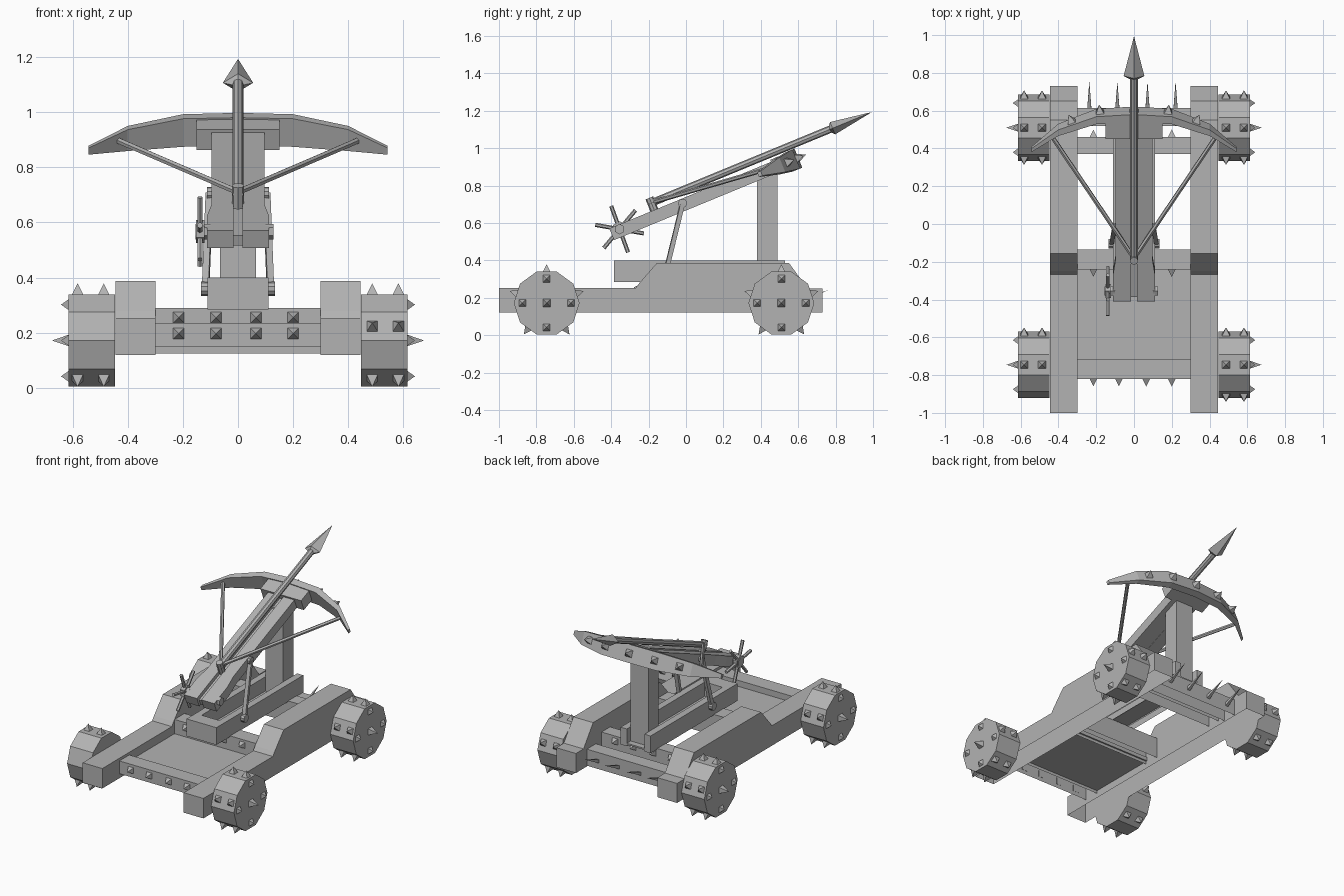
import bpy, bmesh
from math import radians, cos, sin, pi
from mathutils import Matrix, Vector

cube = bpy.data.objects.get("Cube")
if cube:
    bpy.data.objects.remove(cube)

grey = bpy.data.materials.new("plain grey")
grey.use_nodes = True
GREY = (0.45, 0.45, 0.45, 1)
grey.diffuse_color = GREY
grey.node_tree.nodes["Principled BSDF"].inputs["Base Color"].default_value = GREY

# Frame of the tilted firing arm: local y runs up the arm, local z leaves its top
TILT = Matrix.Translation((0, -0.355, 0.555)) @ Matrix.Rotation(radians(22.4), 4, 'X')
LEVEL = Matrix.Identity(4)


def finish(bm, name, frame=LEVEL, hollow=False):
    bmesh.ops.recalc_face_normals(bm, faces=bm.faces)
    if hollow:  # hollow timbers have no underside
        under = [f for f in bm.faces if f.normal.z < -0.9]
        bmesh.ops.delete(bm, geom=under, context='FACES')
    mesh = bpy.data.meshes.new(name)
    bm.to_mesh(mesh)
    bm.free()
    mesh.materials.append(grey)
    ob = bpy.data.objects.new(name, mesh)
    ob.matrix_world = frame
    bpy.context.collection.objects.link(ob)


def add_box(bm, lo, hi):
    lo, hi = Vector(lo), Vector(hi)
    m = Matrix.Translation((lo + hi) / 2) @ Matrix.Diagonal((*(hi - lo), 1))
    bmesh.ops.create_cube(bm, size=1, matrix=m)


def box(name, lo, hi, frame=LEVEL, hollow=False):
    bm = bmesh.new()
    add_box(bm, lo, hi)
    finish(bm, name, frame, hollow)


def add_prism(bm, points, push):
    face = bm.faces.new([bm.verts.new(p) for p in points])
    out = bmesh.ops.extrude_face_region(bm, geom=[face])
    verts = [v for v in out["geom"] if isinstance(v, bmesh.types.BMVert)]
    bmesh.ops.translate(bm, verts=verts, vec=push)


def add_rod(bm, a, b, r1, r2=None, sides=8, turn=0):
    a, b = Vector(a), Vector(b)
    d = b - a
    m = (Matrix.Translation((a + b) / 2) @ d.to_track_quat('Z', 'Y').to_matrix().to_4x4()
         @ Matrix.Rotation(turn, 4, 'Z'))
    bmesh.ops.create_cone(bm, cap_ends=True, segments=sides, radius1=r1,
                          radius2=r1 if r2 is None else r2, depth=d.length, matrix=m)


def add_spike(bm, base, direction, height=0.04, radius=0.031):
    base, d = Vector(base), Vector(direction).normalized()
    add_rod(bm, base - d * 0.004, base + d * height, radius, 0, 4, pi / 4)


# Chassis side rails with a raised middle
RAIL = [(-1, 0.12), (0.73, 0.12), (0.73, 0.25), (0.65, 0.25), (0.55, 0.387),
        (-0.155, 0.387), (-0.25, 0.278), (-0.268, 0.253), (-1, 0.253)]
for side, x in (("left", 0.3), ("right", -0.445)):
    bm = bmesh.new()
    add_prism(bm, [(x, y, z) for y, z in RAIL], (0.145, 0, 0))
    finish(bm, side + "_rail", hollow=True)

# Cross bars and deck
for name, y0, y1, z0, z1 in (("front_bar", -0.82, -0.715, 0.15, 0.235),
                             ("middle_bar", -0.24, -0.135, 0.15, 0.29),
                             ("support_bar", 0.37, 0.46, 0.15, 0.29),
                             ("rear_bar", 0.52, 0.615, 0.125, 0.235)):
    box(name, (-0.3, y0, z0), (0.3, y1, z1), hollow=True)
box("deck", (-0.3, -0.72, 0.17), (0.3, -0.23, 0.195))

# Spikes on the bars
bm = bmesh.new()
for x in (-0.215, -0.08, 0.065, 0.2):
    add_spike(bm, (x, -0.82, 0.197), (0, -1, 0))
    add_spike(bm, (x, -0.24, 0.255), (0, -1, 0))
    add_spike(bm, (x, 0.46, 0.255), (0, 1, 0))
    add_spike(bm, (x * 1.1, 0.61, 0.175), (0, 1, 0.45), 0.16, 0.016)
finish(bm, "bar_spikes")

# Tray that carries the post
bm = bmesh.new()
for x in (-0.11, 0.065):
    add_box(bm, (x, -0.385, 0.285), (x + 0.045, 0.53, 0.4))
add_box(bm, (-0.065, -0.385, 0.285), (0.065, -0.29, 0.4))
finish(bm, "tray", hollow=True)
box("tray_floor", (-0.065, -0.29, 0.295), (0.065, 0.53, 0.305))
box("post", (-0.065, 0.38, 0.3), (0.065, 0.49, 0.88))

# Wheels with studs on the face and the rim
WHEEL_R = 0.176
for end, y in (("front", -0.745), ("rear", 0.51)):
    for side, s in (("left", 1), ("right", -1)):
        bm = bmesh.new()
        hub = Vector((0, y, 0.172))
        ring = [hub + Vector((s * 0.447, WHEEL_R * cos(k * pi / 5), WHEEL_R * sin(k * pi / 5)))
                for k in range(10)]
        add_prism(bm, ring, (s * 0.168, 0, 0))
        face = hub + Vector((s * 0.615, 0, 0))
        add_spike(bm, face, (s, 0, 0), 0.06)
        for k in range(4):
            a = k * pi / 2
            add_spike(bm, face + Vector((0, cos(a), sin(a))) * 0.13, (s, 0, 0), 0.027)
        for angle in (18, 90, 162, 234, 306):
            if (end, side, angle) == ("front", "right", 162):
                continue
            a = radians(angle)
            d = Vector((0, cos(a), sin(a)))
            for x in (0.487, 0.582):
                add_spike(bm, hub + d * WHEEL_R * cos(pi / 10) + Vector((s * x, 0, 0)), d)
        finish(bm, f"{end}_{side}_wheel")

# Struts and their pins
for side, s in (("left", 1), ("right", -1)):
    bm = bmesh.new()
    add_rod(bm, (s * 0.118, -0.105, 0.35), (s * 0.104, -0.018, 0.705), 0.017, sides=4, turn=pi / 4)
    add_rod(bm, (s * 0.09, -0.105, 0.36), (s * 0.135, -0.105, 0.36), 0.026, sides=10)
    add_rod(bm, (s * 0.08, -0.018, 0.705), (s * 0.113, -0.018, 0.705), 0.024, sides=10)
    finish(bm, side + "_strut")

# Firing arm: base plate and two cheeks around a groove
CHEEK = [(0.016, -0.045), (0.112, -0.045), (0.112, 0.1), (0.097, 0.2), (0.097, 0.95), (0.016, 0.95)]
bm = bmesh.new()
for s in (-1, 1):
    add_prism(bm, [(s * x, y, -0.032) for x, y in CHEEK], (0, 0, 0.067))
add_box(bm, (-0.03, -0.03, -0.03), (0.03, 0.95, 0.01))
finish(bm, "firing_arm", TILT)
box("bow_yoke", (-0.15, 0.89, -0.033), (0.15, 1.0, 0.047), TILT)

# Bow: sections (x, outer y, depth, half height) joined into one limb
HALF = [(0.2, 1.02, 0.043, 0.055), (0.4, 0.94, 0.035, 0.042), (0.543, 0.82, 0.02, 0.013)]
sections = [(-x, y, d, h) for x, y, d, h in reversed(HALF)] + [(0, 1.033, 0.045, 0.055)] + HALF
bm = bmesh.new()
rings = []
for x, y, d, h in sections:
    rings.append([bm.verts.new((x, y - dy, z - 0.002))
                  for dy, z in ((0, -h), (0, h), (d, h), (d, -h))])
for a, b in zip(rings, rings[1:]):
    for i in range(4):
        j = (i + 1) % 4
        bm.faces.new((a[i], a[j], b[j], b[i]))
bm.faces.new(rings[0])
bm.faces.new(rings[-1])
finish(bm, "bow", TILT)

bm = bmesh.new()
add_spike(bm, (0, 1.033, 0), (0, 1, 0), 0.045, 0.034)
for s in (-1, 1):
    add_spike(bm, (s * 0.18, 1.021, 0), (s * 0.1, 1, 0), 0.045, 0.034)
    add_spike(bm, (s * 0.33, 0.968, 0), (s * 0.4, 1, 0), 0.045, 0.034)
finish(bm, "bow_spikes", TILT)

# Bowstring, nock peg and bolt
bm = bmesh.new()
for s in (-1, 1):
    add_rod(bm, (s * 0.43, 0.88, 0.005), (0, 0.22, 0.077), 0.012, sides=6)
finish(bm, "bowstring", TILT)
bm = bmesh.new()
add_rod(bm, (0, 0.215, 0.02), (0, 0.215, 0.105), 0.022)
finish(bm, "nock_peg", TILT)
bm = bmesh.new()
add_rod(bm, (0, 0.2, 0.076), (0, 1.28, 0.076), 0.02)
finish(bm, "bolt_shaft", TILT)
bm = bmesh.new()
add_rod(bm, (0, 0, 0), (0, 0.228, 0), 0.055, 0, 4)
add_rod(bm, (0, -0.02, 0), (0, 0, 0), 0.02, 0.055, 4)
bmesh.ops.scale(bm, vec=(1, 1, 0.65), verts=bm.verts)
bmesh.ops.translate(bm, vec=(0, 1.263, 0.076), verts=bm.verts)
finish(bm, "bolt_head", TILT)

# Windlass: two axle stubs, hub and six handles
bm = bmesh.new()
axle = Vector((0, -0.355, 0.567))
for x0, x1, r in ((-0.155, -0.1, 0.028), (0.1, 0.128, 0.028), (-0.152, -0.122, 0.042)):
    add_rod(bm, axle + Vector((x0, 0, 0)), axle + Vector((x1, 0, 0)), r, sides=6)
for k in range(6):
    a = radians(60 * k - 10)
    start = axle - Vector((0.138, 0, 0))
    add_rod(bm, start, start + Vector((0, cos(a), sin(a))) * 0.132, 0.011, sides=6)
finish(bm, "windlass")
